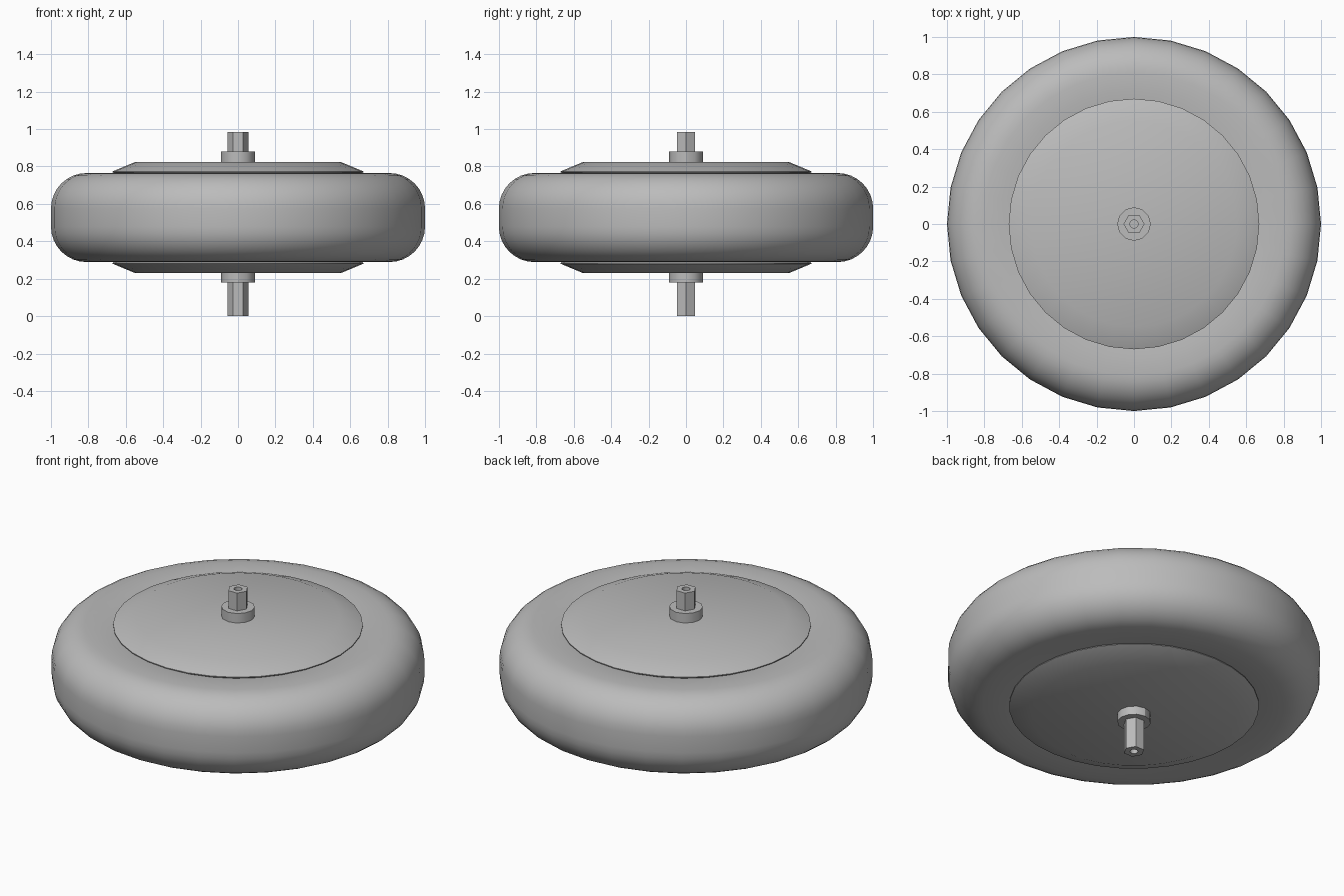
import bpy, bmesh, math

cube = bpy.data.objects.get("Cube")
if cube:
    bpy.data.objects.remove(cube, do_unlink=True)

MID = 0.527  # height of the wheel's middle plane

grey = bpy.data.materials.new("plain grey")
grey.use_nodes = True
grey.diffuse_color = (0.5, 0.5, 0.5, 1)
grey.node_tree.nodes["Principled BSDF"].inputs["Base Color"].default_value = (0.5, 0.5, 0.5, 1)


def lathe(name, profile, sides, closed=False, turn=0.0):
    """Revolve (radius, height) points about z; open profiles get end caps."""
    bm = bmesh.new()
    rings = []
    for r, z in profile:
        angles = [turn + 2 * math.pi * i / sides for i in range(sides)]
        rings.append([bm.verts.new((r * math.cos(a), r * math.sin(a), z)) for a in angles])
    pairs = list(zip(rings, rings[1:]))
    if closed:
        pairs.append((rings[-1], rings[0]))
    else:
        bm.faces.new(rings[0])
        bm.faces.new(rings[-1])
    for low, high in pairs:
        for i in range(sides):
            j = (i + 1) % sides
            bm.faces.new((low[i], low[j], high[j], high[i]))
    bmesh.ops.recalc_face_normals(bm, faces=bm.faces)
    mesh = bpy.data.meshes.new(name)
    bm.to_mesh(mesh)
    bm.free()
    mesh.materials.append(grey)
    obj = bpy.data.objects.new(name, mesh)
    bpy.context.collection.objects.link(obj)
    return obj


def smooth(obj):
    bpy.ops.object.select_all(action='DESELECT')
    obj.select_set(True)
    bpy.context.view_layer.objects.active = obj
    bpy.ops.object.shade_smooth_by_angle(angle=math.radians(30))


# Tyre: rounded shoulders, flat side walls, mirrored about the middle plane
half, corner = 0.238, 0.19
upper = [(1 - corner + corner * math.cos(a), half - corner + corner * math.sin(a))
         for a in (math.radians(90 * k / 8) for k in range(9))]
upper += [(0.72, half), (0.64, half - 0.01)]
outline = upper + [(r, -z) for r, z in reversed(upper)]
tyre = lathe("tyre", [(r, MID + z) for r, z in outline], 32, closed=True)
smooth(tyre)

# Hub: a disc with sloping edges on both sides
edge = [(0.55, 0.297), (0.67, 0.247), (0.67, 0.242), (0.63, 0.22)]
hub = lathe("hub", [(r, MID + z) for r, z in edge + [(r, -z) for r, z in reversed(edge)]], 32)
smooth(hub)

# Collars either side of the hub
for name, low, high in (("upper_collar", 0.80, 0.88), ("lower_collar", 0.18, 0.25)):
    smooth(lathe(name, [(0.09, low), (0.09, high)], 12))

# Hexagonal axle with a small bore in each end
axle = lathe("axle", [(0.056, 0.0), (0.056, 0.985)], 6)
for name, low, high in (("lower_bore", -0.1, 0.1), ("upper_bore", 0.885, 1.1)):
    cutter = lathe(name, [(0.022, low), (0.022, high)], 12)
    cutter.hide_render = True
    cutter.hide_set(True)
    cut = axle.modifiers.new(name, 'BOOLEAN')
    cut.operation = 'DIFFERENCE'
    cut.solver = 'EXACT'
    cut.object = cutter
